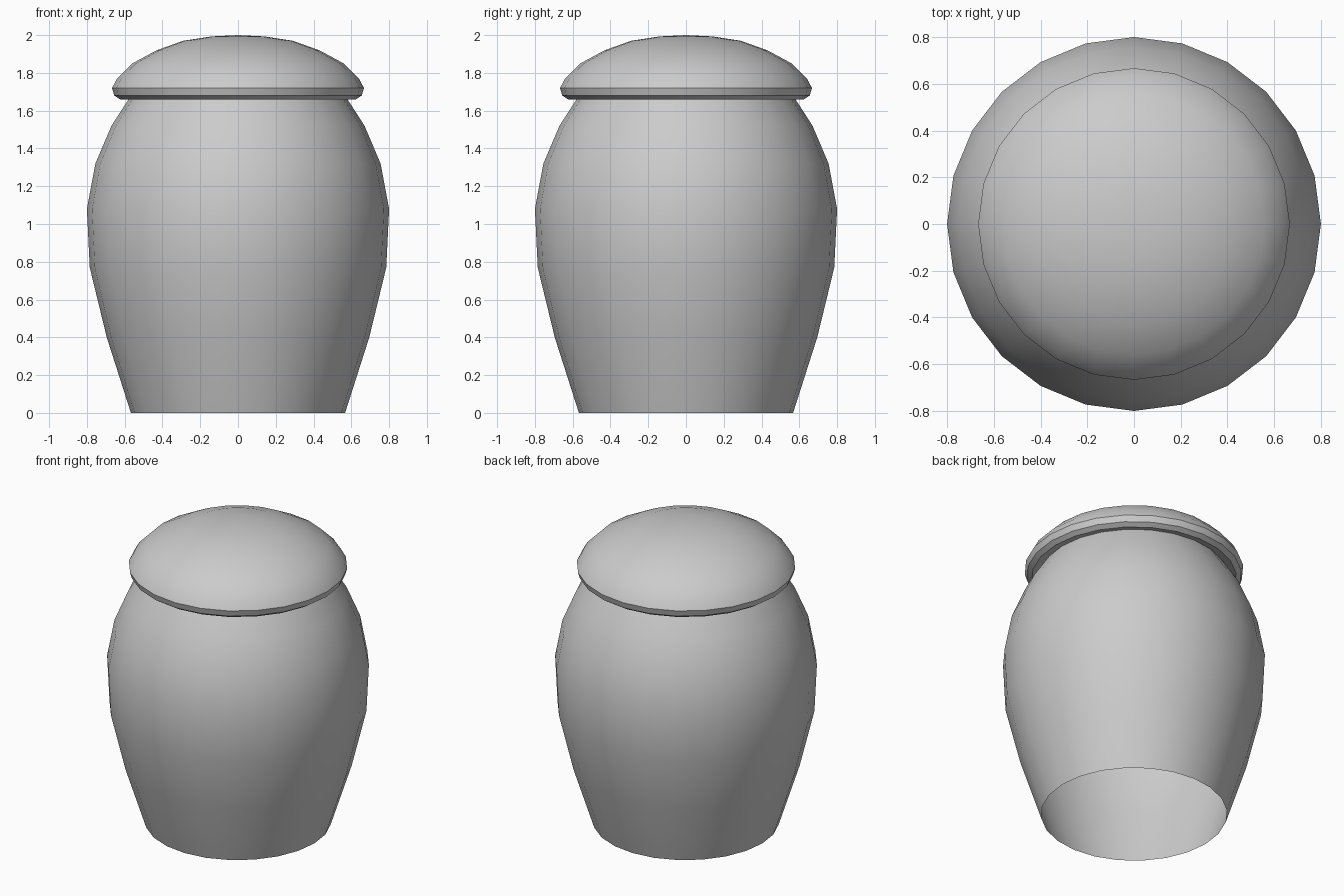
import bpy, bmesh, math

if "Cube" in bpy.data.objects:
    bpy.data.objects.remove(bpy.data.objects["Cube"])

SIDES = 24


def lathe(name, profile):
    """Revolve an (r, z) profile, listed bottom to top, around z."""
    bm = bmesh.new()
    rings = []
    for r, z in profile:
        if r == 0:
            rings.append([bm.verts.new((0, 0, z))] * SIDES)
        else:
            rings.append([bm.verts.new((r * math.cos(a), r * math.sin(a), z))
                          for a in (2 * math.pi * i / SIDES for i in range(SIDES))])
    for low, high in zip(rings, rings[1:]):
        for i in range(SIDES):
            j = (i + 1) % SIDES
            corners = [low[i], low[j], high[j], high[i]]
            bm.faces.new(list(dict.fromkeys(corners)))
    mesh = bpy.data.meshes.new(name)
    bm.to_mesh(mesh)
    bm.free()
    obj = bpy.data.objects.new(name, mesh)
    bpy.context.collection.objects.link(obj)
    bpy.ops.object.select_all(action='DESELECT')
    obj.select_set(True)
    bpy.context.view_layer.objects.active = obj
    bpy.ops.object.shade_smooth_by_angle(angle=math.radians(30))
    return obj


# Bulging jar body, open at the base
lathe("jar_body", [(0.567, 0), (0.695, 0.4), (0.785, 0.77), (0.8, 1.08),
                   (0.755, 1.32), (0.67, 1.52), (0.57, 1.675)])

# Domed lid with a narrow overhanging rim
lathe("jar_lid", [(0.57, 1.675), (0.625, 1.66), (0.655, 1.68), (0.667, 1.72),
                  (0.64, 1.77), (0.56, 1.85), (0.43, 1.92), (0.29, 1.97),
                  (0.14, 1.993), (0, 2.0)])
